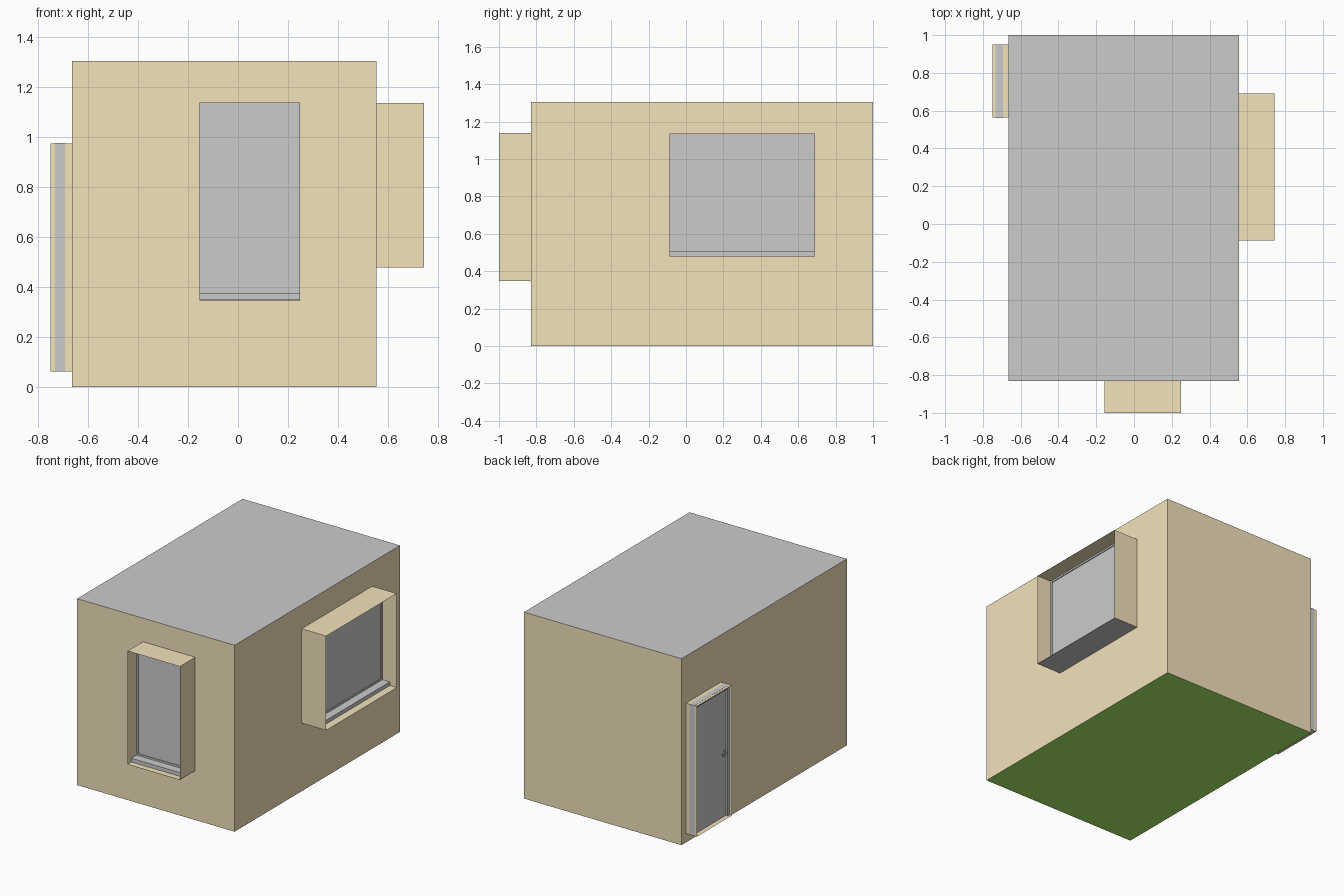
import bpy, bmesh
from mathutils import Vector

if "Cube" in bpy.data.objects:
    bpy.data.objects.remove(bpy.data.objects["Cube"])


def material(name, rgb):
    m = bpy.data.materials.new(name)
    m.diffuse_color = (*rgb, 1)
    m.use_nodes = True
    m.node_tree.nodes["Principled BSDF"].inputs["Base Color"].default_value = m.diffuse_color
    return m


TAN = material("tan_wall", (0.90, 0.77, 0.50))
GREEN = material("green_floor", (0.42, 0.92, 0.15))
GREY = material("grey", (0.8, 0.8, 0.8))

# Each wall maps (along wall, outward depth, height) to world space
def front(u, d, z): return (u, -0.83 - d, z)
def right(u, d, z): return (0.555 + d, u, z)
def left(u, d, z): return (-0.665 - d, u, z)


def finish(name, bm, mats):
    bmesh.ops.recalc_face_normals(bm, faces=bm.faces)
    me = bpy.data.meshes.new(name)
    bm.to_mesh(me)
    bm.free()
    for m in mats:
        me.materials.append(m)
    ob = bpy.data.objects.new(name, me)
    bpy.context.collection.objects.link(ob)
    return ob


def box_bm(a, b):
    bm = bmesh.new()
    bmesh.ops.create_cube(bm, size=1)
    lo = Vector(map(min, a, b))
    hi = Vector(map(max, a, b))
    for v in bm.verts:
        v.co = Vector(lo[i] + (v.co[i] + 0.5) * (hi[i] - lo[i]) for i in range(3))
    return bm


def block(name, wall, u, d, z, mat=GREY):
    return finish(name, box_bm(wall(u[0], d[0], z[0]), wall(u[1], d[1], z[1])), [mat])


def sleeve(name, wall, u, d, z):
    """Paper-thin reveal around an opening, open at front and back."""
    bm = box_bm(wall(u[0], 0, z[0]), wall(u[1], d, z[1]))
    out = Vector(wall(0, 1, 0)) - Vector(wall(0, 0, 0))
    bm.normal_update()
    bmesh.ops.delete(bm, geom=[f for f in bm.faces if abs(f.normal.dot(out)) > 0.9],
                     context='FACES_ONLY')
    return finish(name, bm, [TAN])


def frame(name, wall, u, d, z, w):
    """Two jambs and a head, plus a bottom rail."""
    block(name + "_jamb_a", wall, (u[0], u[0] + w), d, z)
    block(name + "_jamb_b", wall, (u[1] - w, u[1]), d, z)
    block(name + "_head", wall, (u[0] + w, u[1] - w), d, (z[1] - w, z[1]))
    block(name + "_rail", wall, (u[0] + w, u[1] - w), d, (z[0], z[0] + w))


def window(name, wall, u, depth, z, pane_d, sill_d):
    sleeve(name + "_reveal", wall, u, depth, z)
    e = 0.001
    ui = (u[0] + e, u[1] - e)
    block(name + "_under_plate", wall, u, (0, depth), (z[0] - 0.002, z[0] - e))
    block(name + "_sill", wall, ui, (pane_d - 0.03, sill_d), (z[0] + e, z[0] + 0.027))
    frame(name + "_frame", wall, ui, (pane_d - 0.03, pane_d), (z[0] + 0.027, z[1] - e), 0.012)
    block(name + "_pane", wall, (u[0] + 0.01, u[1] - 0.01),
          (pane_d - 0.025, pane_d - 0.006), (z[0] + 0.03, z[1] - 0.01))


# House body: tan walls, grey roof, green floor
bm = box_bm((-0.665, -0.83, 0), (0.555, 1.0, 1.305))
bm.normal_update()
for f in bm.faces:
    f.material_index = 1 if f.normal.z > 0.9 else 2 if f.normal.z < -0.9 else 0
finish("house_body", bm, [TAN, GREY, GREEN])

# Projecting windows
window("front_window", front, (-0.155, 0.25), 0.17, (0.347, 1.14), 0.072, 0.13)
window("side_window", right, (-0.088, 0.692), 0.19, (0.478, 1.137), 0.08, 0.137)

# Door with frame, showing slightly through its reveal
U, Z = (0.563, 0.95), (0.063, 0.975)
sleeve("door_reveal", left, U, 0.085, Z)
block("door_jamb_a", left, (U[0] - 0.001, U[0] + 0.022), (0.028, 0.067), (Z[0], Z[1] + 0.001))
block("door_jamb_b", left, (U[1] - 0.022, U[1] + 0.001), (0.028, 0.067), (Z[0], Z[1] + 0.001))
block("door_head", left, (U[0] + 0.02, U[1] - 0.02), (0.028, 0.067), (Z[1] - 0.022, Z[1] + 0.001))
block("door_leaf", left, (U[0] + 0.02, U[1] - 0.02), (0.03, 0.055), (Z[0] + 0.003, Z[1] - 0.02))

# Lever handle
block("handle_plate", left, (0.598, 0.616), (0.055, 0.059), (0.485, 0.535))
block("handle_stem", left, (0.603, 0.611), (0.055, 0.078), (0.511, 0.519))
block("handle_lever", left, (0.603, 0.655), (0.071, 0.079), (0.510, 0.520))
